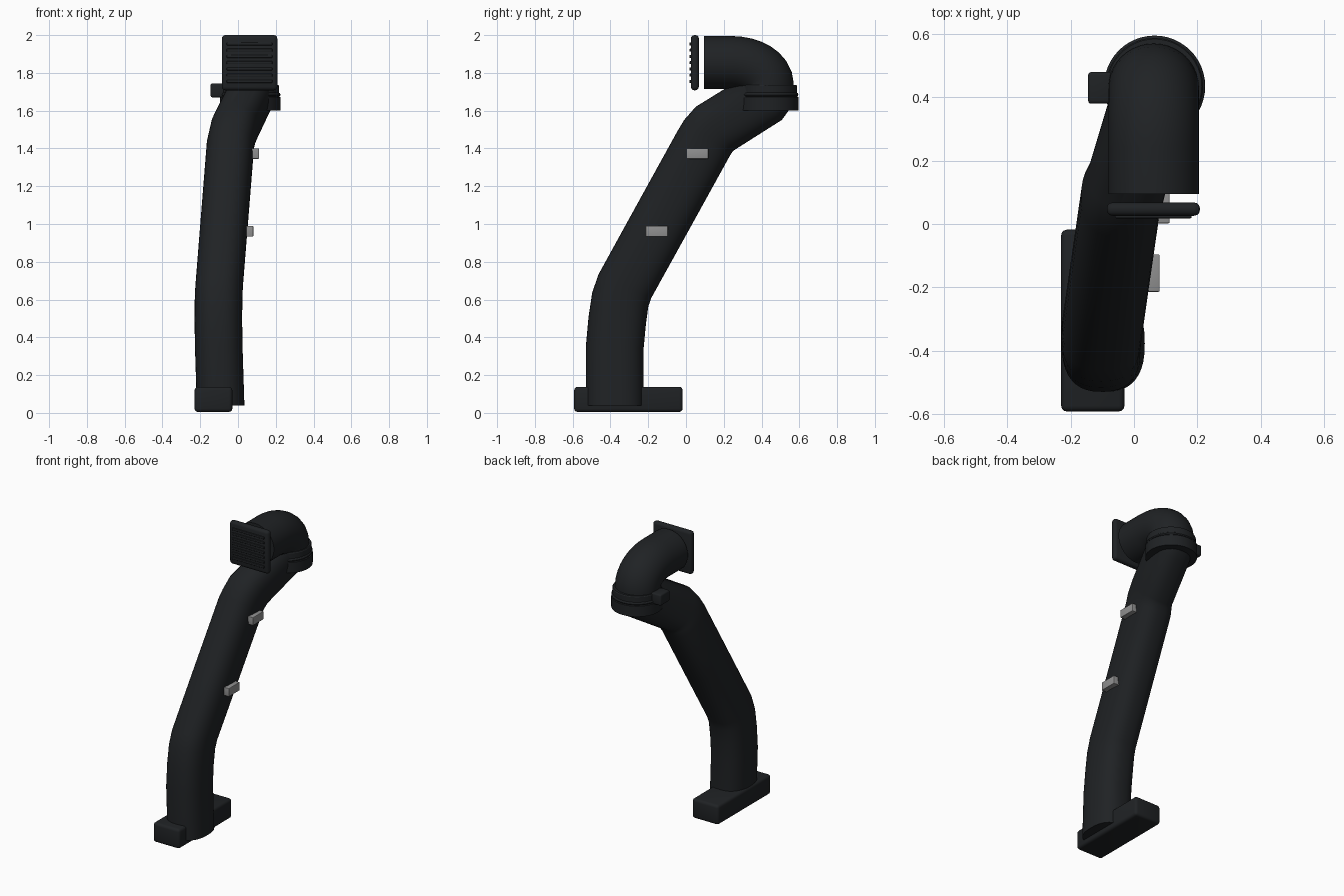
import bpy, bmesh, math
from mathutils import Vector

if "Cube" in bpy.data.objects:
    bpy.data.objects.remove(bpy.data.objects["Cube"])


def mat(name, c):
    m = bpy.data.materials.new(name)
    m.diffuse_color = (*c, 1)
    m.use_nodes = True
    m.node_tree.nodes["Principled BSDF"].inputs["Base Color"].default_value = m.diffuse_color
    return m


BLACK = mat("black_plastic", (0.014, 0.016, 0.018))
GREY = mat("grey_metal", (0.28, 0.28, 0.28))


def finish(bm, name, m, angle=40):
    bmesh.ops.recalc_face_normals(bm, faces=bm.faces)
    me = bpy.data.meshes.new(name)
    bm.to_mesh(me)
    bm.free()
    ob = bpy.data.objects.new(name, me)
    bpy.context.collection.objects.link(ob)
    me.materials.append(m)
    bpy.ops.object.select_all(action='DESELECT')
    ob.select_set(True)
    bpy.context.view_layer.objects.active = ob
    bpy.ops.object.shade_smooth_by_angle(angle=math.radians(angle))
    return ob


def box(name, lo, hi, m=BLACK, bevel=0.01):
    lo, hi = Vector(lo), Vector(hi)
    bm = bmesh.new()
    bmesh.ops.create_cube(bm, size=1)
    for v in bm.verts:
        v.co = Vector([a * b for a, b in zip(v.co, hi - lo)]) + (lo + hi) / 2
    bmesh.ops.bevel(bm, geom=bm.edges[:], offset=bevel, segments=3,
                    profile=0.5, affect='EDGES')
    return finish(bm, name, m)


def sweep(name, path, a, b, power=2.0, n=40):
    """Superellipse section (half sizes a, b) along a path in the y-z plane."""
    pts = [Vector(p) for p in path]
    bm = bmesh.new()
    rings = []
    for i, p in enumerate(pts):
        t = Vector()
        if i > 0:
            t += (p - pts[i - 1]).normalized()
        if i < len(pts) - 1:
            t += (pts[i + 1] - p).normalized()
        v = t.cross(Vector((1, 0, 0))).normalized()
        ring = []
        for k in range(n):
            ang = math.tau * k / n
            c, s = math.cos(ang), math.sin(ang)
            x = math.copysign(abs(c) ** (2 / power), c) * a
            y = math.copysign(abs(s) ** (2 / power), s) * b
            ring.append(bm.verts.new(p + Vector((x, 0, 0)) + v * y))
        rings.append(ring)
    for r, q in zip(rings, rings[1:]):
        for k in range(n):
            j = (k + 1) % n
            bm.faces.new((r[k], r[j], q[j], q[k]))
    bm.faces.new(rings[0])
    bm.faces.new(rings[-1])
    return finish(bm, name, BLACK, 50)


def lathe(name, profile, cx, cy, n=48):
    """Closed solid of revolution from (radius, z) pairs."""
    bm = bmesh.new()
    rings = [[bm.verts.new((cx + r * math.cos(math.tau * k / n),
                            cy + r * math.sin(math.tau * k / n), z))
              for k in range(n)] for r, z in profile]
    for r, q in zip(rings, rings[1:]):
        for k in range(n):
            j = (k + 1) % n
            bm.faces.new((r[k], r[j], q[j], q[k]))
    bm.faces.new(rings[0])
    bm.faces.new(rings[-1])
    return finish(bm, name, BLACK, 30)


# Mounting block at the foot
box("base_block", (-0.23, -0.592, 0.005), (-0.03, -0.018, 0.138), bevel=0.018)

# Main intake tube
sweep("intake_tube", [
    (-0.092, -0.377, 0.04), (-0.102, -0.377, 0.35), (-0.104, -0.364, 0.49),
    (-0.103, -0.348, 0.60), (-0.100, -0.324, 0.67), (-0.070, -0.117, 1.045),
    (-0.040, 0.09, 1.42), (-0.030, 0.115, 1.462), (-0.018, 0.152, 1.505),
    (0.057, 0.40, 1.66), (0.063, 0.42, 1.69)],
    0.126, 0.153, power=2.5)

# Clamp collar with bead on top
CX, CY = 0.065, 0.435
lathe("collar", [(0.16, 1.60), (0.16, 1.672), (0.15, 1.676), (0.15, 1.695)], CX, CY)
lathe("clamp_band", [(0.148, 1.674), (0.157, 1.677), (0.160, 1.684), (0.157, 1.692),
                     (0.153, 1.695), (0.153, 1.73), (0.149, 1.736)], CX, CY)
box("clamp_tab", (-0.145, 0.38, 1.67), (-0.07, 0.48, 1.745))

# Elbow head turning forward
elbow = [(0.062, 0.43, 1.66), (0.062, 0.43, 1.74)]
for i in range(1, 8):
    a = math.radians(90 * i / 8)
    elbow.append((0.062, 0.24 + 0.19 * math.cos(a), 1.74 + 0.115 * math.sin(a)))
elbow += [(0.062, 0.24, 1.855), (0.062, 0.095, 1.855)]
sweep("elbow_head", elbow, 0.143, 0.14)

# Front grille with horizontal slats
box("grille_plate", (-0.086, 0.026, 1.708), (0.208, 0.068, 2.0), bevel=0.018)
for i in range(7):
    z = 1.755 + i * 0.033
    box(f"grille_slat_{i + 1}", (-0.06, 0.018, z - 0.008), (0.182, 0.04, z + 0.008),
        bevel=0.004)

# Side clips
box("upper_clip", (0.06, 0.002, 1.345), (0.112, 0.118, 1.4), GREY, 0.004)
box("lower_clip", (0.03, -0.214, 0.933), (0.081, -0.096, 0.99), GREY, 0.004)
